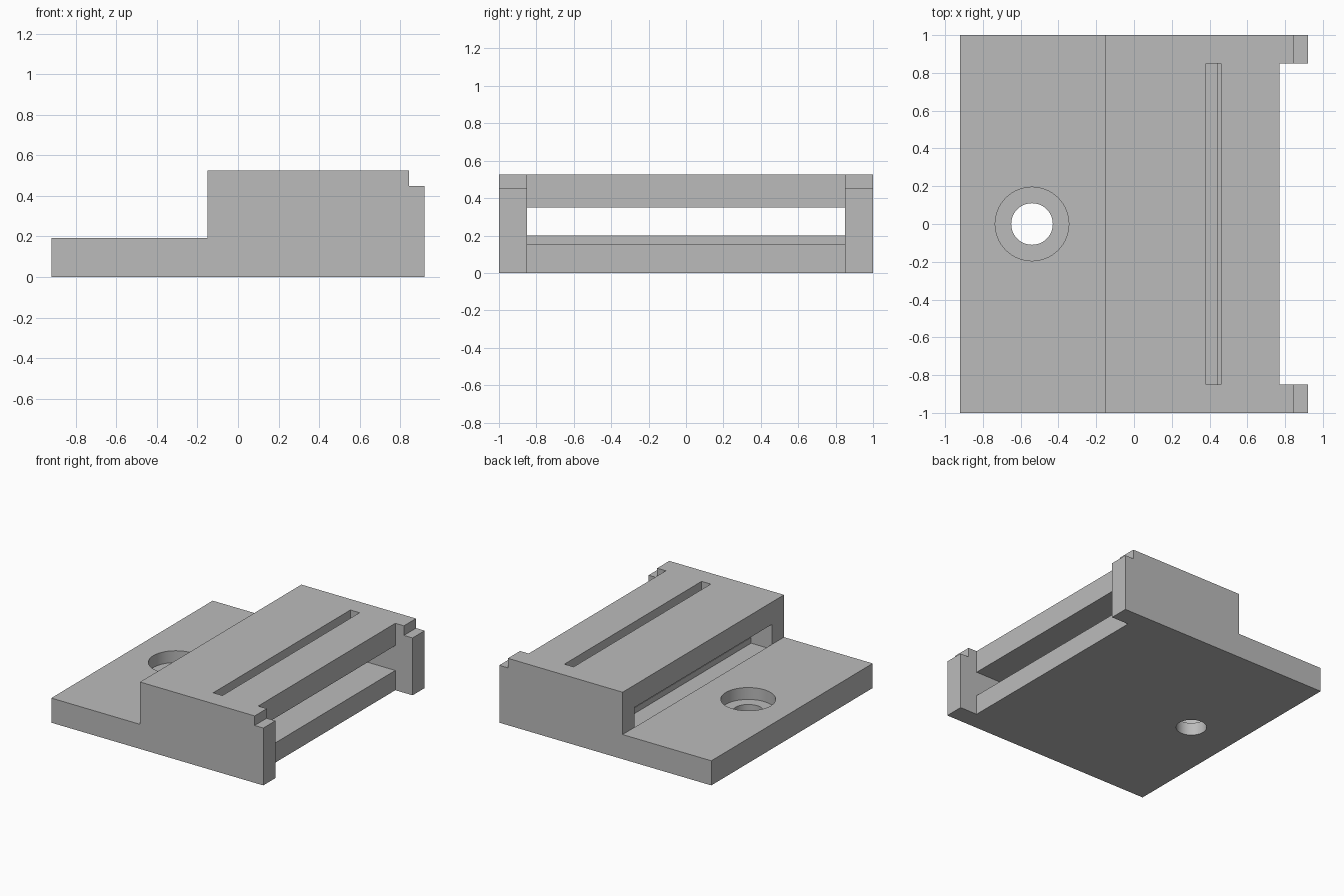
import bpy, bmesh

cube = bpy.data.objects.get("Cube")
if cube:
    bpy.data.objects.remove(cube, do_unlink=True)

grey = bpy.data.materials.new("plain_grey")
grey.use_nodes = True
colour = (0.5, 0.5, 0.5, 1)
grey.diffuse_color = colour
for node in grey.node_tree.nodes:
    if node.type == 'BSDF_PRINCIPLED':
        node.inputs["Base Color"].default_value = colour


def finish(name, bm):
    bmesh.ops.recalc_face_normals(bm, faces=bm.faces)
    mesh = bpy.data.meshes.new(name)
    bm.to_mesh(mesh)
    bm.free()
    mesh.materials.append(grey)
    ob = bpy.data.objects.new(name, mesh)
    bpy.context.collection.objects.link(ob)
    return ob


def extrude_profile(name, points, half_width):
    """Extrude an x-z outline symmetrically along y."""
    bm = bmesh.new()
    face = bm.faces.new([bm.verts.new((x, -half_width, z)) for x, z in points])
    ext = bmesh.ops.extrude_face_region(bm, geom=[face])
    moved = [v for v in ext["geom"] if isinstance(v, bmesh.types.BMVert)]
    bmesh.ops.translate(bm, verts=moved, vec=(0, 2 * half_width, 0))
    return finish(name, bm)


def cylinder(name, radius, x, low, high):
    bm = bmesh.new()
    bmesh.ops.create_cone(bm, cap_ends=True, segments=64, radius1=radius,
                          radius2=radius, depth=high - low)
    bmesh.ops.translate(bm, verts=bm.verts, vec=(x, 0, (low + high) / 2))
    return finish(name, bm)


def cut(target, cutter):
    cutter.hide_render = True
    mod = target.modifiers.new("cut", 'BOOLEAN')
    mod.operation = 'DIFFERENCE'
    mod.solver = 'EXACT'
    mod.object = cutter
    bpy.context.view_layer.objects.active = target
    bpy.ops.object.modifier_apply(modifier=mod.name)
    bpy.data.objects.remove(cutter, do_unlink=True)


# Stepped block: low mounting plate, tall housing, notched end lugs
PLATE, STEP, ROOF, END = 0.193, -0.15, 0.35, 0.77
body = extrude_profile("slotted_housing", [
    (-0.92, 0), (0.92, 0), (0.92, 0.45), (0.845, 0.45),
    (0.845, 0.525), (STEP, 0.525), (STEP, PLATE), (-0.92, PLATE)], 1)

# Passage with raised floor pad, open lug gap and roof slot
cut(body, extrude_profile("passage_cutter", [
    (-0.25, ROOF), (-0.25, 0.25), (STEP, PLATE), (STEP, 0.155),
    (0.03, 0.155), (0.03, 0.2), (0.445, 0.2), (0.445, 0.155),
    (END, 0.155), (END, -0.1), (1, -0.1), (1, 0.7), (END, 0.7),
    (END, ROOF), (0.46, ROOF), (0.46, 0.7), (0.38, 0.7), (0.38, ROOF)], 0.85))

# Counterbored screw hole
cut(body, cylinder("screw_hole_cutter", 0.11, -0.54, -0.1, 0.4))
cut(body, cylinder("counterbore_cutter", 0.195, -0.54, 0.1, 0.4))

# Smooth bore walls, sharp edges elsewhere
bpy.ops.object.select_all(action='DESELECT')
body.select_set(True)
bpy.context.view_layer.objects.active = body
bpy.ops.object.shade_smooth_by_angle()
